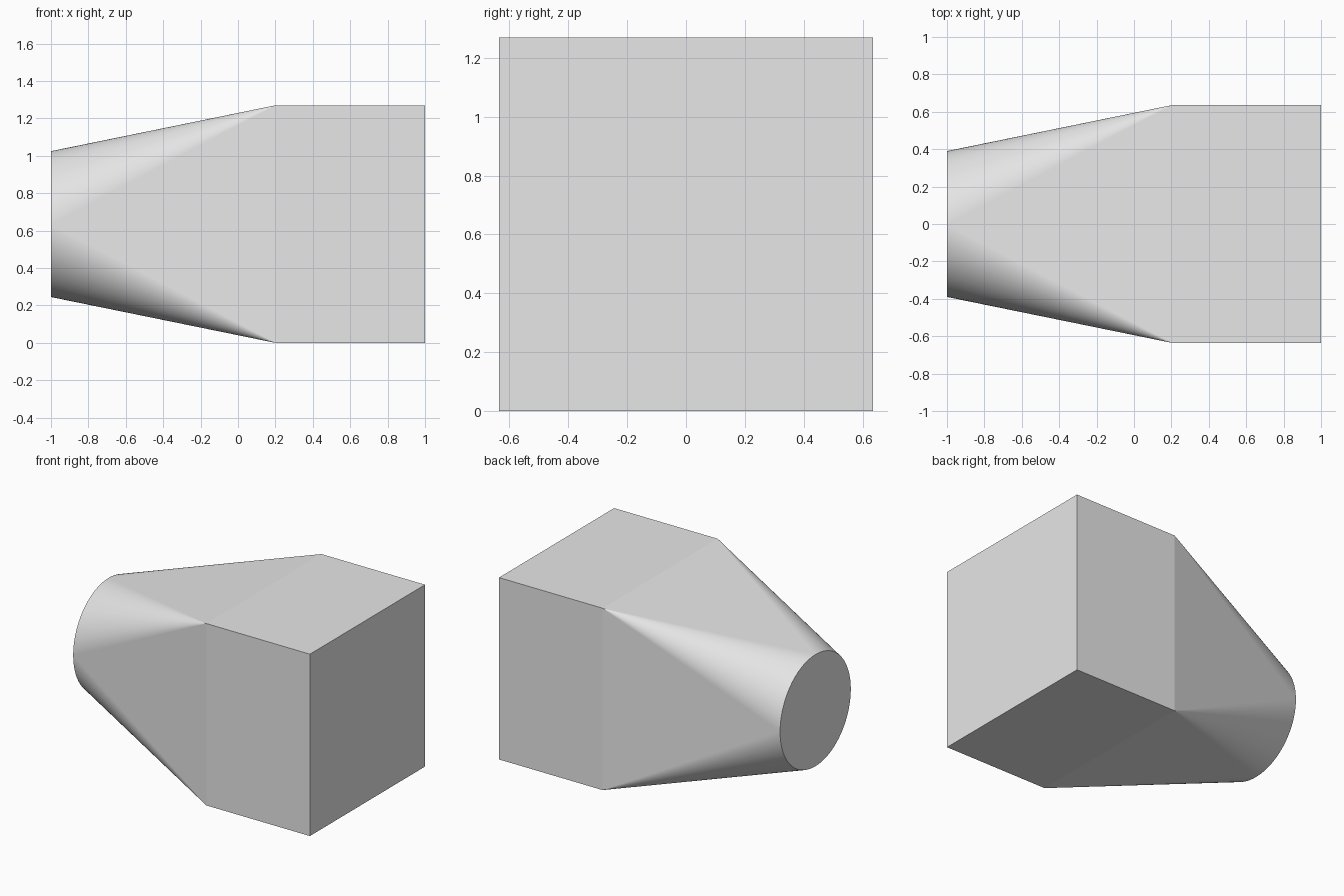
import bpy
import bmesh
from math import cos, sin, pi

cube = bpy.data.objects.get("Cube")
if cube:
    bpy.data.objects.remove(cube, do_unlink=True)

HALF = 0.635      # half width of the square section
RADIUS = 0.39     # radius of the round end
SHOULDER = 0.2    # where the square section meets the transition
QUARTER = 36      # fine facets in each rounded corner
COUNT = 4 * QUARTER

grey = bpy.data.materials.new("light grey")
grey.use_nodes = True
colour = (0.8, 0.8, 0.8, 1)
grey.diffuse_color = colour
grey.node_tree.nodes["Principled BSDF"].inputs["Base Color"].default_value = colour

bm = bmesh.new()


def ring(x, radius, count, start):
    """Loop of vertices around the long axis."""
    angles = [start + 2 * pi * i / count for i in range(count)]
    return [bm.verts.new((x, radius * cos(a), HALF + radius * sin(a))) for a in angles]


# Cross-sections: round end, square shoulder, square end
round_end = ring(-1, RADIUS, COUNT, 0)
shoulder = ring(SHOULDER, HALF * 2 ** 0.5, 4, pi / 4)
square_end = ring(1, HALF * 2 ** 0.5, 4, pi / 4)

# End caps
bm.faces.new(round_end)
bm.faces.new(square_end)

for q in range(4):
    # Straight wall of the square section
    bm.faces.new((shoulder[q - 1], shoulder[q], square_end[q], square_end[q - 1]))
    # Flat triangle tapering to the round end
    bm.faces.new((round_end[q * QUARTER], shoulder[q], shoulder[q - 1]))
    # Conical corner fanning out from the shoulder point
    for i in range(q * QUARTER, (q + 1) * QUARTER):
        bm.faces.new((round_end[i], round_end[(i + 1) % COUNT], shoulder[q]))

bmesh.ops.recalc_face_normals(bm, faces=bm.faces[:])
mesh = bpy.data.meshes.new("square_to_round_body")
bm.to_mesh(mesh)
bm.free()
mesh.materials.append(grey)
body = bpy.data.objects.new("square_to_round_body", mesh)
bpy.context.collection.objects.link(body)
